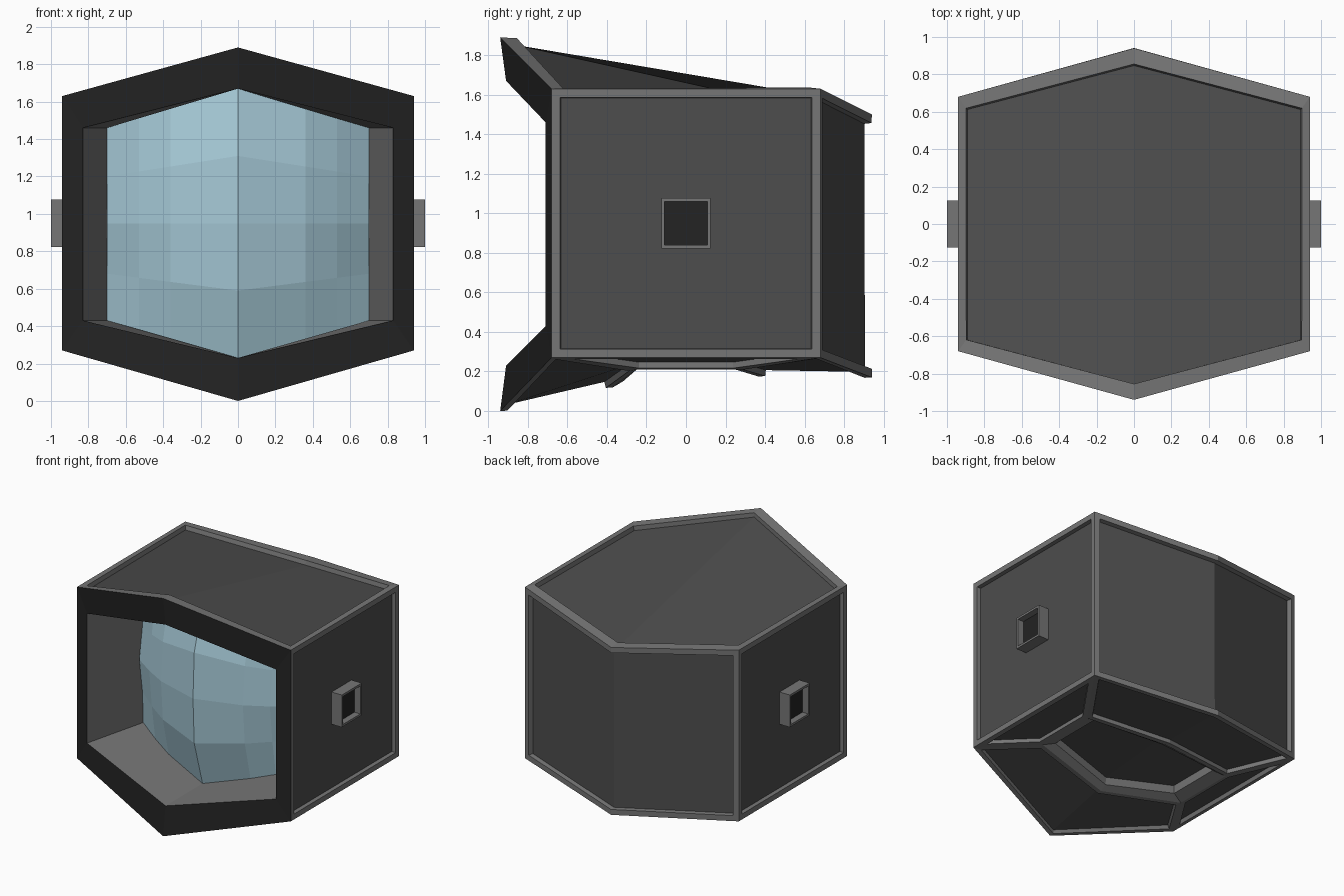
import bpy, bmesh
from mathutils import Matrix

if "Cube" in bpy.data.objects:
    bpy.data.objects.remove(bpy.data.objects["Cube"])


def mat(name, r, g, b):
    m = bpy.data.materials.new(name)
    m.diffuse_color = (r, g, b, 1)
    m.use_nodes = True
    m.node_tree.nodes["Principled BSDF"].inputs["Base Color"].default_value = m.diffuse_color
    return m


PANEL = mat("panel_grey", .075, .075, .075)
TRIM = mat("trim_grey", .18, .18, .18)
BLACK = mat("front_black", .017, .017, .017)
GLASS = mat("visor_blue", .37, .57, .66)


def make(name, bm, mats):
    me = bpy.data.meshes.new(name)
    bm.to_mesh(me)
    bm.free()
    for m in mats:
        me.materials.append(m)
    ob = bpy.data.objects.new(name, me)
    bpy.context.collection.objects.link(ob)
    return ob


# ---- helmet shell: two bent hexagonal rings joined into a box ----
bm = bmesh.new()


def ring(sx, side_y, mid_y, side_z, mid_z):
    """Hexagon: bottom left, bottom middle, bottom right, then the top ones."""
    (zb, zt), (mb, mt) = side_z, mid_z
    pts = [(-sx, side_y, zb), (0, mid_y, mb), (sx, side_y, zb),
           (sx, side_y, zt), (0, mid_y, mt), (-sx, side_y, zt)]
    return [bm.verts.new(p) for p in pts]


def bridge(a, b, mi):
    fs = []
    for i in range(len(a)):
        j = (i + 1) % len(a)
        f = bm.faces.new((a[i], a[j], b[j], b[i]))
        f.material_index = mi
        fs.append(f)
    return fs


def quad(*v, mi=0):
    f = bm.faces.new(v)
    f.material_index = mi
    return f


F = ring(.94, -.68, -.94, (.27, 1.63), (0, 1.89))
B = ring(.94, .68, .94, (.27, 1.63), (.17, 1.50))
mouth = ring(.83, -.71, -.91, (.43, 1.46), (.23, 1.67))
deep = ring(.70, -.19, -.44, (.43, 1.46), (.23, 1.67))

# black face frame, recess walls and the closed wall behind the visor
bridge(F, mouth, 2)
bridge(mouth, deep, 1)
quad(deep[0], deep[1], deep[4], deep[5], mi=2)
quad(deep[1], deep[2], deep[3], deep[4], mi=2)

# sides, top and back
right = [quad(F[2], B[2], B[3], F[3])]
left = [quad(F[0], F[5], B[5], B[0])]
top = [quad(F[3], B[3], B[4], F[4]), quad(F[4], B[4], B[5], F[5])]
back = [quad(B[0], B[1], B[4], B[5]), quad(B[1], B[2], B[3], B[4])]

# underside with the hexagonal neck opening
outer = [F[0], F[1], F[2], B[2], B[1], B[0]]


def neck(k, dz):
    pts = [(-.65, -.25, .21), (0, -.37, .12), (.65, -.25, .21),
           (.65, .25, .21), (0, .365, .175), (-.65, .25, .21)]
    return [bm.verts.new((x * k, y * k, z + dz)) for x, y, z in pts]


n0, n1, n2 = neck(1, 0), neck(.86, .03), neck(.85, .09)
under = bridge(outer, n0, 0)
bridge(n0, n1, 1)
bridge(n1, n2, 1)
quad(n2[0], n2[1], n2[4], n2[5], mi=0)
quad(n2[1], n2[2], n2[3], n2[4], mi=0)

bmesh.ops.recalc_face_normals(bm, faces=bm.faces[:])


# raised trim around each sunken panel
def sink(faces, width, depth, y_scale=1):
    r = bmesh.ops.inset_region(bm, faces=faces, thickness=width, depth=0,
                               use_even_offset=True, use_boundary=True)
    for f in r["faces"]:
        f.material_index = 1
    for v in {v for f in faces for v in f.verts}:
        v.co.y *= y_scale
    r = bmesh.ops.inset_region(bm, faces=faces, thickness=.004, depth=-depth,
                               use_even_offset=True, use_boundary=True)
    for f in r["faces"]:
        f.material_index = 1


sink(top, .043, .035, .955)
sink(back, .043, .035)
sink(right, .043, .03)
sink(left, .043, .03)
for region in ([under[0], under[1]], [under[2]], [under[3], under[4]], [under[5]]):
    sink(region, .035, .03)
make("helmet_shell", bm, [PANEL, TRIM, BLACK])

# ---- faceted bulging visor ----
bm = bmesh.new()
xs = [-.70, -.53, -.36, 0, .36, .53, .70]
# each row: centre z, edge z, centre y, edge y
rows = [(.23, .43, -.445, -.19), (.59, .68, -.55, -.20), (.95, .95, -.565, -.24),
        (1.31, 1.20, -.55, -.20), (1.67, 1.46, -.445, -.19)]
grid = []
for zc, ze, yc, ye in rows:
    line = []
    for x in xs:
        t = abs(x) / .70
        line.append(bm.verts.new((x, yc + (ye - yc) * t ** 1.6, zc + (ze - zc) * t)))
    grid.append(line)
for a, b in zip(grid, grid[1:]):
    for i in range(len(xs) - 1):
        bm.faces.new((a[i], a[i + 1], b[i + 1], b[i]))
make("visor", bm, [GLASS])

# ---- square ear sockets with a dark sunken middle ----
for side, name in ((1, "right_ear_socket"), (-1, "left_ear_socket")):
    bm = bmesh.new()
    bmesh.ops.create_cube(bm, size=1, matrix=Matrix.Translation((side * .94, 0, .95))
                          @ Matrix.Diagonal((.12, .25, .256, 1)))
    face = max(bm.faces, key=lambda f: f.calc_center_median().x * side)
    bmesh.ops.inset_region(bm, faces=[face], thickness=.024, depth=0)
    bmesh.ops.inset_region(bm, faces=[face], thickness=.002, depth=-.05)
    face.material_index = 1
    make(name, bm, [TRIM, BLACK])
